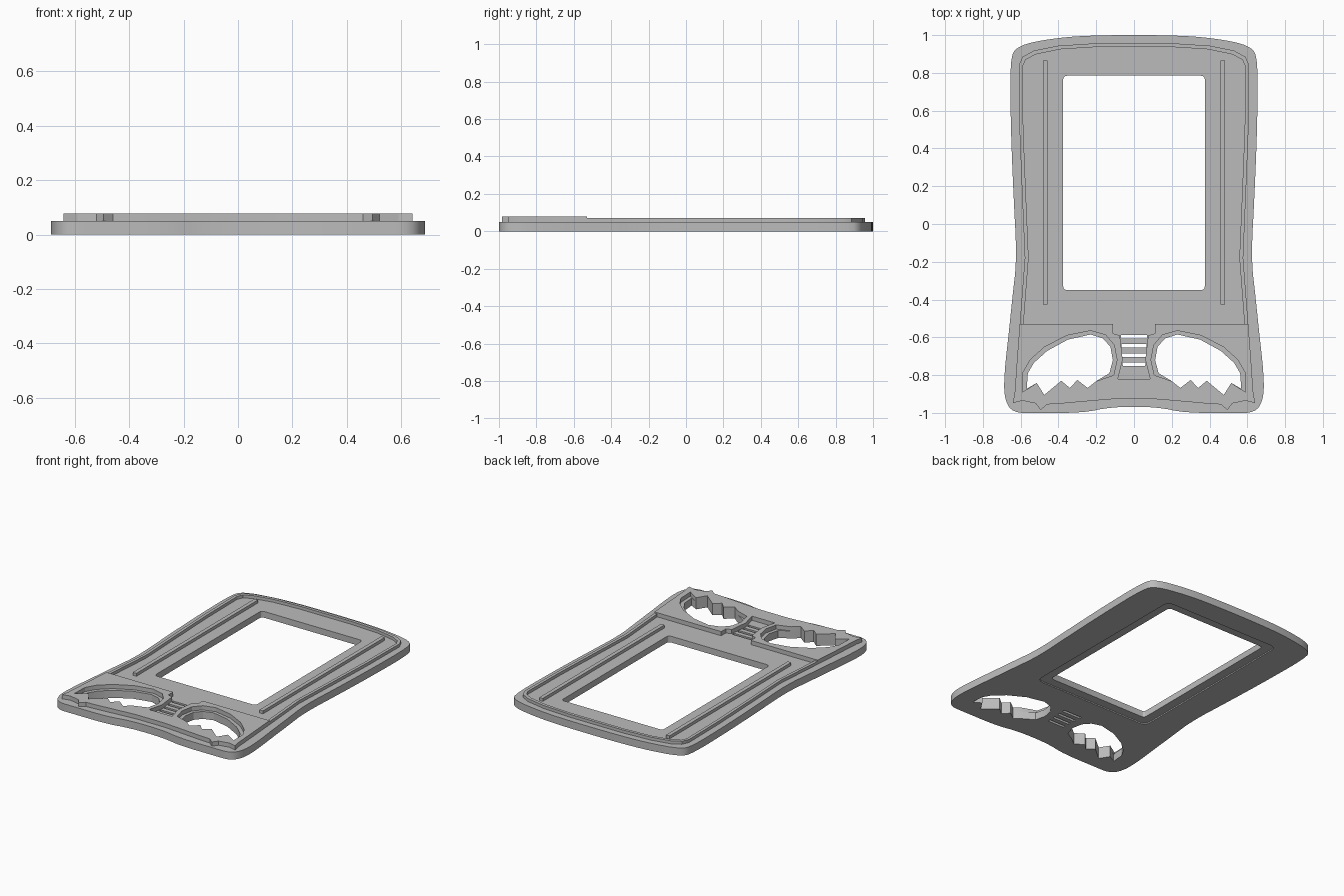
import bpy
import bmesh
import math

cube = bpy.data.objects.get("Cube")
if cube:
    bpy.data.objects.remove(cube, do_unlink=True)

grey = bpy.data.materials.new("plain_grey")
grey.use_nodes = True
COLOUR = (0.5, 0.5, 0.5, 1)
grey.diffuse_color = COLOUR
grey.node_tree.nodes["Principled BSDF"].inputs["Base Color"].default_value = COLOUR


def flip(points):
    return [(-x, y) for x, y in reversed(points)]


def mirrored(half):
    return half + flip(half)


def softened(loop, passes=2):
    """Round a closed loop by cutting its corners."""
    for _ in range(passes):
        cut = []
        for (ax, ay), (bx, by) in zip(loop, loop[1:] + loop[:1]):
            cut.append((ax * 0.75 + bx * 0.25, ay * 0.75 + by * 0.25))
            cut.append((ax * 0.25 + bx * 0.75, ay * 0.25 + by * 0.75))
        loop = cut
    return loop


def rounded_box(w, low, high, r):
    half = []
    for cy, start in ((high - r, 90), (low + r, 0)):
        for step in range(4):
            a = math.radians(start - step * 30)
            half.append((w - r + r * math.cos(a), cy + r * math.sin(a)))
    return mirrored(half)


def layer(name, loops, z0, z1):
    """Extrude an outline, with later loops as holes, from z0 to z1."""
    curve = bpy.data.curves.new(name + "_profile", "CURVE")
    curve.dimensions = "2D"
    curve.fill_mode = "BOTH"
    curve.extrude = (z1 - z0) / 2
    for loop in loops:
        spline = curve.splines.new("POLY")
        spline.points.add(len(loop) - 1)
        for point, (x, y) in zip(spline.points, loop):
            point.co = (x, y, 0, 1)
        spline.use_cyclic_u = True
    helper = bpy.data.objects.new(name + "_helper", curve)
    bpy.context.collection.objects.link(helper)
    graph = bpy.context.evaluated_depsgraph_get()
    mesh = bpy.data.meshes.new_from_object(helper.evaluated_get(graph))
    bpy.data.objects.remove(helper, do_unlink=True)
    bpy.data.curves.remove(curve)

    bm = bmesh.new()
    bm.from_mesh(mesh)
    bmesh.ops.translate(bm, verts=bm.verts, vec=(0, 0, (z0 + z1) / 2))
    bmesh.ops.remove_doubles(bm, verts=bm.verts, dist=0.0001)
    bmesh.ops.recalc_face_normals(bm, faces=bm.faces)
    bm.to_mesh(mesh)
    bm.free()
    mesh.name = name
    mesh.materials.clear()
    mesh.materials.append(grey)
    obj = bpy.data.objects.new(name, mesh)
    bpy.context.collection.objects.link(obj)
    bpy.ops.object.select_all(action="DESELECT")
    obj.select_set(True)
    bpy.context.view_layer.objects.active = obj
    bpy.ops.object.shade_smooth_by_angle(angle=math.radians(25))
    return obj


# Body outline with narrow waist and a shallow dip in the front edge
outline = softened(mirrored([
    (0.2, 1), (0.42, 0.985), (0.62, 0.945), (0.657, 0.87), (0.652, 0.5),
    (0.638, 0.15), (0.62, -0.18), (0.645, -0.4), (0.66, -0.55),
    (0.688, -0.8), (0.686, -0.93), (0.64, -1), (0.52, -1), (0.27, -1),
    (0.12, -0.968)]))

# Screen window, its shallow underside bezel and the vent slots
window = rounded_box(0.375, -0.35, 0.785, 0.02)
bezel = rounded_box(0.435, -0.41, 0.845, 0.04)
slots = [mirrored([(0.07 - i * 0.003, -0.587 - i * 0.049),
                   (0.068 - i * 0.003, -0.605 - i * 0.049)])
         for i in range(4)]

# Jagged lower edge shared by the opening and the ledge around it
teeth = [(0.2, -0.832), (0.245, -0.868), (0.3, -0.826), (0.34, -0.868),
         (0.385, -0.83), (0.475, -0.905), (0.515, -0.842)]
opening = teeth + [
    (0.568, -0.872), (0.562, -0.79), (0.53, -0.735), (0.46, -0.672),
    (0.35, -0.612), (0.23, -0.585), (0.165, -0.605), (0.125, -0.65),
    (0.112, -0.72), (0.13, -0.79)]
ledge = teeth + [
    (0.59, -0.89), (0.587, -0.785), (0.55, -0.72), (0.475, -0.652),
    (0.355, -0.59), (0.23, -0.565), (0.15, -0.588), (0.105, -0.64),
    (0.09, -0.72), (0.108, -0.8)]
openings = [opening, flip(opening)]

layer("underside_plate", [outline, bezel] + openings + slots, 0, 0.008)
layer("base_plate", [outline, window] + openings + slots, 0.008, 0.05)

# Raised lip around the screen area, open towards the front panel
lip_outer = [(0.2, 0.957), (0.4, 0.944), (0.53, 0.918), (0.59, 0.885),
             (0.61, 0.84), (0.606, 0.5), (0.592, 0.15), (0.578, -0.18),
             (0.605, -0.53)]
lip_inner = [(0.2, 0.937), (0.39, 0.925), (0.52, 0.898), (0.573, 0.87),
             (0.59, 0.835), (0.586, 0.5), (0.572, 0.15), (0.558, -0.18),
             (0.585, -0.53)]
lip = flip(lip_outer) + lip_outer + list(reversed(flip(lip_inner) + lip_inner))
layer("screen_lip", [lip], 0.05, 0.07)

# Front panel with vent notch, ledges and pointed corners
panel = mirrored([
    (0.085, -0.82), (0.06, -0.72), (0.075, -0.59), (0.11, -0.58),
    (0.11, -0.53), (0.605, -0.53), (0.618, -0.7), (0.632, -0.9),
    (0.642, -0.948), (0.59, -0.935), (0.52, -0.95), (0.495, -0.985),
    (0.46, -0.955), (0.38, -0.95), (0.2, -0.934), (0.1, -0.926)])
layer("front_panel", [panel, ledge, flip(ledge)], 0.05, 0.078)

# Long straight rails beside the window
rail = [(0.457, -0.425), (0.483, -0.425), (0.483, 0.865), (0.457, 0.865)]
layer("left_rail", [rail], 0.05, 0.07)
layer("right_rail", [flip(rail)], 0.05, 0.07)
